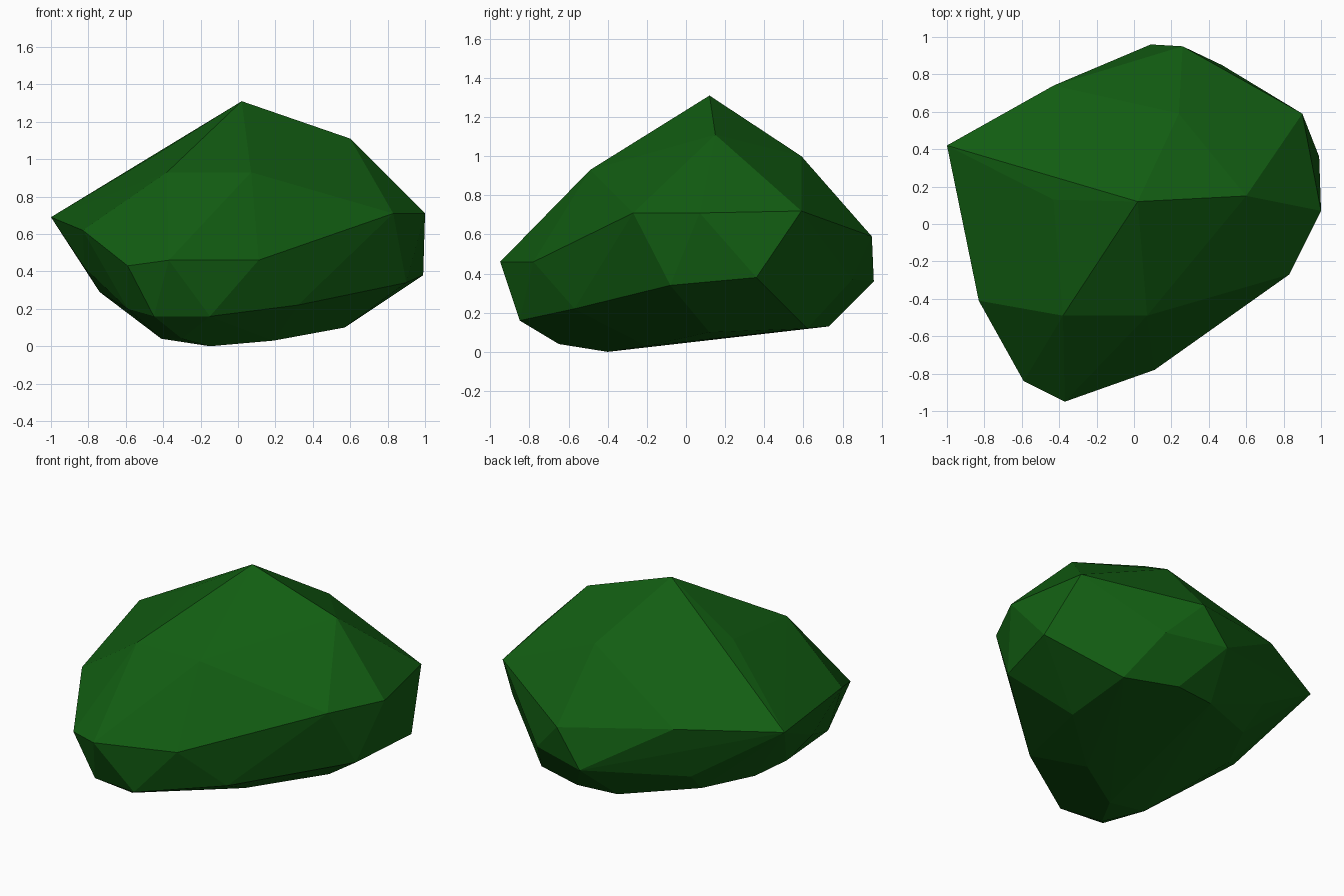
import bpy
import bmesh
from mathutils import Vector

default_cube = bpy.data.objects.get("Cube")
if default_cube is not None:
    bpy.data.objects.remove(default_cube, do_unlink=True)


def make_material(name, colour):
    material = bpy.data.materials.new(name)
    material.use_nodes = True
    material.diffuse_color = colour
    shader = material.node_tree.nodes["Principled BSDF"]
    shader.inputs["Base Color"].default_value = colour
    shader.inputs["Roughness"].default_value = 0.9
    return material


def faceted_solid(name, corner_groups, material):
    """Wrap a faceted, flat shaded skin around groups of corner points."""
    mesh = bpy.data.meshes.new(name)
    builder = bmesh.new()
    for group in corner_groups:
        for corner in group:
            builder.verts.new(Vector(corner))

    # Stretch the skin and discard corners that fall inside it
    hull = bmesh.ops.convex_hull(builder, input=builder.verts[:])
    leftovers = set(hull["geom_interior"]) | set(hull["geom_unused"])
    inner_corners = [item for item in leftovers
                     if isinstance(item, bmesh.types.BMVert) and item.is_valid]
    bmesh.ops.delete(builder, geom=inner_corners, context="VERTS")
    bmesh.ops.recalc_face_normals(builder, faces=builder.faces[:])
    for face in builder.faces:
        face.smooth = False

    builder.to_mesh(mesh)
    builder.free()
    mesh.materials.append(material)
    solid = bpy.data.objects.new(name, mesh)
    bpy.context.scene.collection.objects.link(solid)
    return solid


# Peak and the ridges running off it
crown = [(.02, .12, 1.31), (.6, .15, 1.11), (.24, .59, 1),
         (-.43, .13, 1.03), (-.38, -.49, .93), (.07, -.49, .93)]

# Widest rim around the body
rim = [(-1, .42, .69), (-.83, -.41, .62), (-.59, -.84, .43),
       (-.37, -.95, .46), (.11, -.78, .46), (.83, -.27, .71),
       (1, .07, .71), (.9, .59, .72), (.26, .95, .59), (-.43, .74, .68)]

# Lower shoulder, tucked in below the rim
shoulder = [(.99, .36, .38), (.47, .85, .37), (.09, .96, .36),
            (-.47, .62, .34), (-.82, -.12, .42), (-.74, .03, .29),
            (-.15, -.85, .16), (-.45, -.82, .16), (.32, -.57, .22),
            (.9, -.08, .34), (-.59, -.61, .2)]

# Sloping underside that the body rests on
underside = [(.6, .62, .12), (.27, .73, .13), (0, .7, .13),
             (-.44, .47, .2), (-.6, .15, .2), (.57, .12, .1),
             (.19, -.2, .03), (-.15, -.4, 0), (-.41, -.4, .04),
             (-.3, -.65, .04)]

leaf_green = make_material("dark leaf green", (.006, .11, .006, 1))
faceted_solid("bush_foliage", [crown, rim, shoulder, underside], leaf_green)
